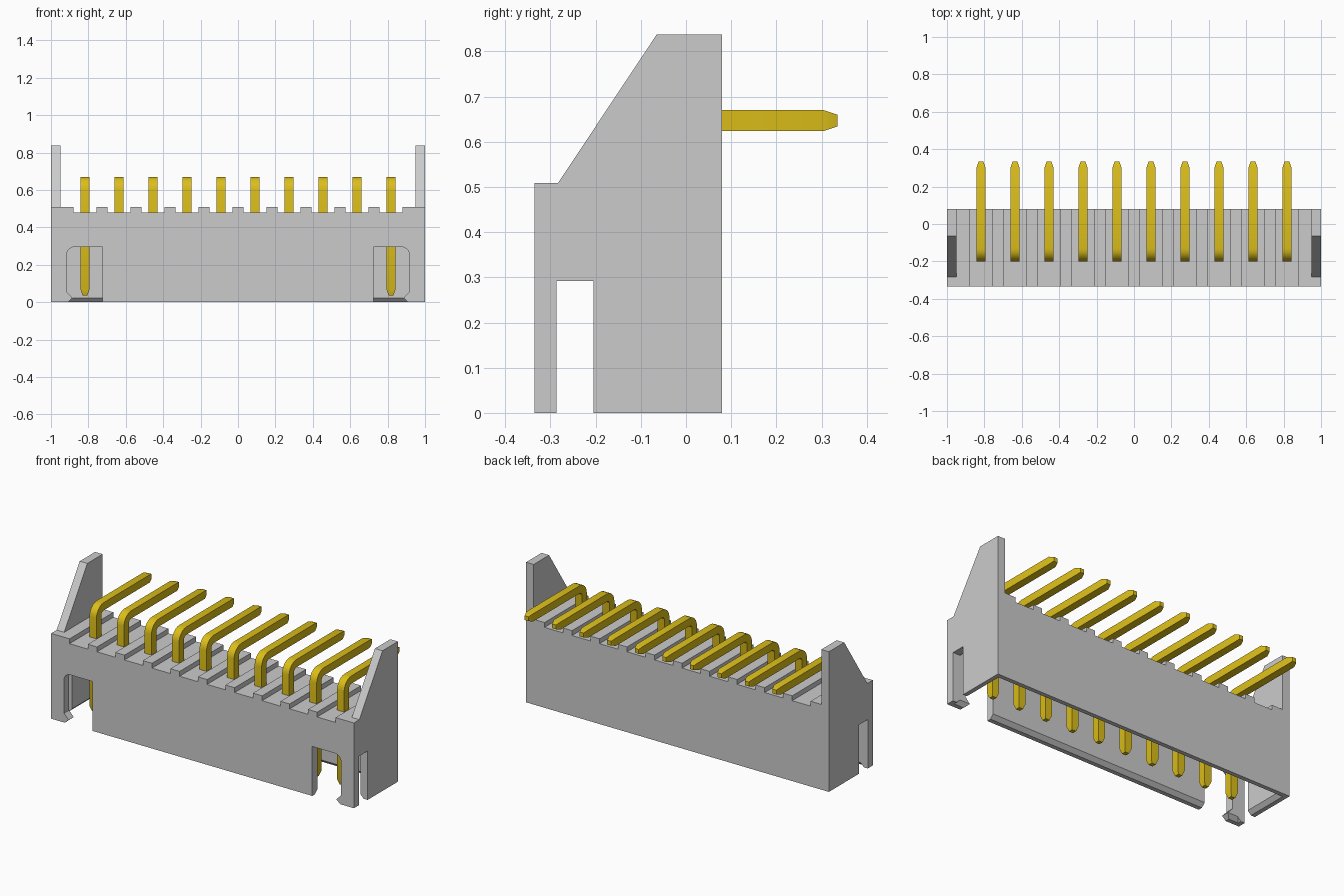
import bpy, bmesh
from math import sin, cos, pi, radians
from mathutils import Vector

if "Cube" in bpy.data.objects:
    bpy.data.objects.remove(bpy.data.objects["Cube"])

PITCH, PINS = 0.1818, 10
Y0, Y1 = -0.335, 0.08            # housing front and back
RIB, GROOVE, TOP = 0.509, 0.48, 0.837
pin_xs = [(i - (PINS - 1) / 2) * PITCH for i in range(PINS)]


def finish(name, bm):
    bmesh.ops.recalc_face_normals(bm, faces=bm.faces[:])
    me = bpy.data.meshes.new(name)
    bm.to_mesh(me)
    bm.free()
    ob = bpy.data.objects.new(name, me)
    bpy.context.collection.objects.link(ob)
    return ob


def loft(name, rings):
    """Skin a list of equal-length point rings and cap both ends."""
    bm = bmesh.new()
    vs = [[bm.verts.new(p) for p in r] for r in rings]
    n = len(vs[0])
    for a, b in zip(vs, vs[1:]):
        for i in range(n):
            bm.faces.new((a[i], a[(i + 1) % n], b[(i + 1) % n], b[i]))
    bm.faces.new(vs[0])
    bm.faces.new(vs[-1])
    return finish(name, bm)


def extrude_y(name, pts, a, b):
    return loft(name, [[(x, y, z) for x, z in pts] for y in (a, b)])


def extrude_x(name, pts, a, b):
    return loft(name, [[(x, y, z) for y, z in pts] for x in (a, b)])


def rect(x, y0, y1, z):
    return [(-x, y0, z), (x, y0, z), (x, y1, z), (-x, y1, z)]


# Housing: front outline with end walls and a groove around every pin
outline = [(-1, 0), (-1, TOP), (-0.95, TOP), (-0.95, RIB)]
for x in pin_xs:
    outline += [(x - 0.0605, RIB), (x - 0.0605, GROOVE),
                (x + 0.0605, GROOVE), (x + 0.0605, RIB)]
outline += [(0.95, RIB), (0.95, TOP), (1, TOP), (1, 0)]
housing = extrude_y("housing", outline, Y0, Y1)

# Cavity open at the bottom with a chamfered mouth
m, c = 0.048, 0.022
xi, ya, yb = 1 - m, Y0 + m, Y1 - m
cutters = [loft("cavity_cutter", [
    rect(xi + 2 * c, ya - 2 * c, yb + 2 * c, -c),
    rect(xi, ya, yb, c),
    rect(xi, ya, yb, 0.40)])]

# Front latch slots with hooked feet, side slots, and end wall slopes
arc = [(0.875 + 0.04 * sin(t), 0.255 + 0.04 * cos(t))
       for t in [i * pi / 12 for i in range(7)]]
slot = [(0.725, -0.1), (0.725, 0.295)] + arc + [
    (0.915, 0.055), (0.885, 0.022), (0.91, 0), (0.91, -0.1)]
slope = [(-0.5, RIB), (-0.283, RIB), (-0.065, TOP), (-0.065, 1), (-0.5, 1)]
side = [(-0.287, -0.1), (-0.205, -0.1), (-0.205, 0.292), (-0.287, 0.292)]
for s in (-1, 1):
    cutters += [
        extrude_y("slot_cutter", [(s * x, z) for x, z in slot], -0.45, -0.26),
        extrude_x("side_cutter", side, s * 0.93, s * 1.1),
        extrude_x("slope_cutter", slope, s * 0.945, s * 1.1)]

bpy.context.view_layer.objects.active = housing
for cut in cutters:
    mod = housing.modifiers.new("cut", 'BOOLEAN')
    mod.operation, mod.solver, mod.object = 'DIFFERENCE', 'EXACT', cut
    bpy.ops.object.modifier_apply(modifier=mod.name)
    bpy.data.objects.remove(cut)

# Pins: square bar swept up, round a bend and out of the back, tapered tips
gold = bpy.data.materials.new("gold")
gold.diffuse_color = (0.72, 0.52, 0.01, 1)
gold.use_nodes = True
gold.node_tree.nodes["Principled BSDF"].inputs["Base Color"].default_value = gold.diffuse_color
H, TIP, R = 0.023, 0.013, 0.046
py, pz = -0.177, 0.647
path = [(py, 0.035, 0, TIP), (py, 0.065, 0, H)]
path += [(py + R - R * cos(radians(a)), pz - R + R * sin(radians(a)), a, H)
         for a in range(0, 91, 15)]
path += [(0.305, pz, 90, H), (0.335, pz, 90, TIP)]
for i, x in enumerate(pin_xs):
    rings = []
    for y, z, a, h in path:
        n = Vector((0, cos(radians(a)), -sin(radians(a))))
        rings.append([Vector((x + u * h, y, z)) + n * v * h
                      for u, v in ((-1, -1), (1, -1), (1, 1), (-1, 1))])
    pin = loft(f"pin_{i + 1}", rings)
    pin.data.materials.append(gold)
    bpy.ops.object.select_all(action='DESELECT')
    pin.select_set(True)
    bpy.context.view_layer.objects.active = pin
    bpy.ops.object.shade_smooth_by_angle(angle=radians(20))
